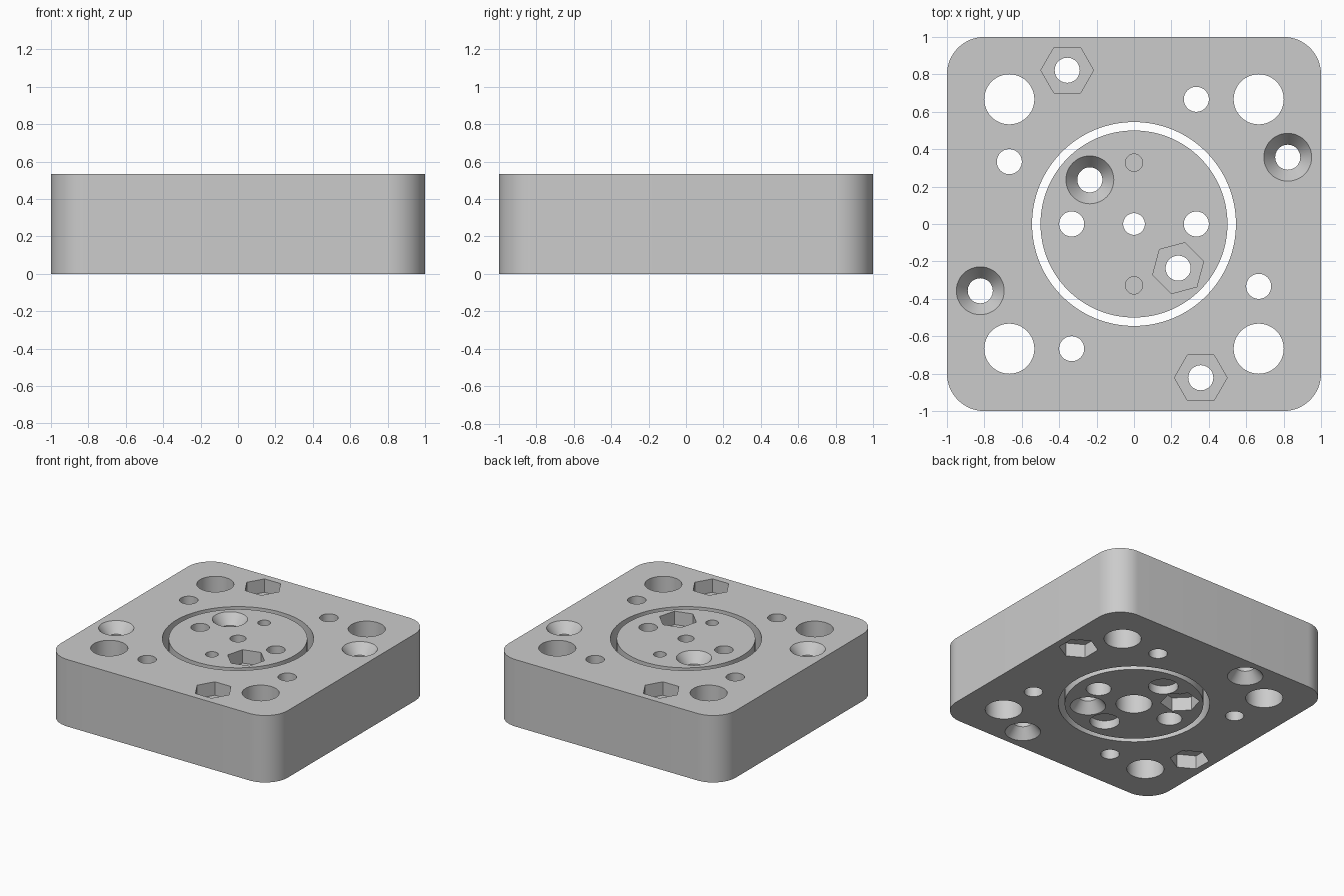
import bpy
import bmesh
from math import sin, cos, pi, radians

H = 0.533        # plate thickness
EDGE = 0.05      # how far cutters overshoot a face
HOLE = 0.067     # bolt hole radius
SINK, SINK_DEPTH = 0.128, 0.08
NUT, NUT_DEPTH = 0.141, 0.107

if "Cube" in bpy.data.objects:
    bpy.data.objects.remove(bpy.data.objects["Cube"], do_unlink=True)

grey = bpy.data.materials.new("light grey")
grey.use_nodes = True
grey.diffuse_color = (0.6, 0.6, 0.6, 1)
grey.node_tree.nodes["Principled BSDF"].inputs["Base Color"].default_value = (0.6, 0.6, 0.6, 1)


def outline(cx, cy, r, sides, turn=0):
    return [(cx + r * cos(turn + 2 * pi * i / sides), cy + r * sin(turn + 2 * pi * i / sides))
            for i in range(sides)]


def stack(bm, layers):
    """Closed solid through a list of (z, outline) layers, bottom to top."""
    rings = [[bm.verts.new((x, y, z)) for x, y in pts] for z, pts in layers]
    bm.faces.new(rings[0][::-1])
    bm.faces.new(rings[-1])
    n = len(rings[0])
    for low, high in zip(rings, rings[1:]):
        for i in range(n):
            j = (i + 1) % n
            bm.faces.new((low[i], low[j], high[j], high[i]))


def bore(bm, pos, profile, sides=48):
    """Round cutter following a profile of (z, radius)."""
    stack(bm, [(z, outline(*pos, r, sides)) for z, r in profile])


def make_object(name, bm):
    mesh = bpy.data.meshes.new(name)
    bm.to_mesh(mesh)
    bm.free()
    mesh.materials.append(grey)
    obj = bpy.data.objects.new(name, mesh)
    bpy.context.collection.objects.link(obj)
    return obj


def cut(obj, bm):
    """Subtract the cutter solids and discard the cutter."""
    cutter = make_object("cutter", bm)
    mod = obj.modifiers.new("cut", "BOOLEAN")
    mod.operation, mod.solver, mod.object = "DIFFERENCE", "EXACT", cutter
    bpy.ops.object.select_all(action="DESELECT")
    bpy.context.view_layer.objects.active = obj
    obj.select_set(True)
    bpy.ops.object.modifier_apply(modifier=mod.name)
    bpy.data.objects.remove(cutter, do_unlink=True)


def through(r):
    return [(-EDGE, r), (H + EDGE, r)]


# Bolt hole with a countersink at the top or the bottom
SINK_TOP = [(-EDGE, HOLE), (H - SINK_DEPTH, HOLE), (H, SINK), (H + EDGE, SINK)]
SINK_BOTTOM = [(-EDGE, SINK), (0, SINK), (SINK_DEPTH, HOLE), (H + EDGE, HOLE)]


def nut_pocket(bm, pos, turn, top):
    z0, z1 = (H - NUT_DEPTH, H + EDGE) if top else (-EDGE, NUT_DEPTH)
    pts = outline(*pos, NUT, 6, radians(turn))
    stack(bm, [(z0, pts), (z1, pts)])


# Outer plate: rounded square
bm = bmesh.new()
corner = 0.2
pts = []
for q, (sx, sy) in enumerate([(1, 1), (-1, 1), (-1, -1), (1, -1)]):
    for i in range(17):
        a = q * pi / 2 + i * pi / 32
        pts.append((sx * (1 - corner) + corner * cos(a), sy * (1 - corner) + corner * sin(a)))
stack(bm, [(0, pts), (H, pts)])
plate = make_object("outer_plate", bm)

holes, nuts = bmesh.new(), bmesh.new()
bore(holes, (0, 0), through(0.545), 128)          # central opening
third = 2 / 3
for sx in (1, -1):
    for sy in (1, -1):
        bore(holes, (sx * third, sy * third), through(0.134))   # large corner holes
for s in (1, -1):
    # small plain holes
    bore(holes, (s * third / 2, s * third), through(HOLE))
    bore(holes, (-s * third, s * third / 2), through(HOLE))
    # bolt holes, countersunk on one side with a nut pocket on the other
    side, end = (s * 0.822, s * 0.357), (-s * 0.357, s * 0.822)
    bore(holes, side, SINK_TOP)
    bore(holes, end, SINK_BOTTOM)
    nut_pocket(nuts, side, 30, top=False)
    nut_pocket(nuts, end, 0, top=True)
cut(plate, holes)
cut(plate, nuts)

# Inner disc, separated from the plate by a narrow gap
bm = bmesh.new()
bore(bm, (0, 0), [(0, 0.5), (H, 0.5)], 128)
disc = make_object("inner_disc", bm)

holes, nuts = bmesh.new(), bmesh.new()
bore(holes, (0, 0), [(-EDGE, 0.13), (0.33, 0.13), (0.33, 0.058), (H + EDGE, 0.058)])
for s in (1, -1):
    # stepped side holes
    bore(holes, (s * third / 2, 0), [(-EDGE, 0.09), (0.27, 0.09), (0.27, HOLE), (H + EDGE, HOLE)])
    # blind pin hole above a shallow round pocket
    bore(holes, (0, s * 0.328), [(0.27, 0.046), (H + EDGE, 0.046)])
    bore(holes, (0, s * 0.328), [(-EDGE, 0.108), (0.067, 0.108)])
d = 0.236
bore(holes, (-d, d), SINK_TOP)
bore(holes, (d, -d), SINK_BOTTOM)
nut_pocket(nuts, (-d, d), 15, top=False)
nut_pocket(nuts, (d, -d), 15, top=True)
cut(disc, holes)
cut(disc, nuts)

# Smooth round walls, keep edges crisp
bpy.ops.object.select_all(action="DESELECT")
for obj in (plate, disc):
    obj.select_set(True)
bpy.context.view_layer.objects.active = plate
bpy.ops.object.shade_smooth_by_angle(angle=radians(25))
